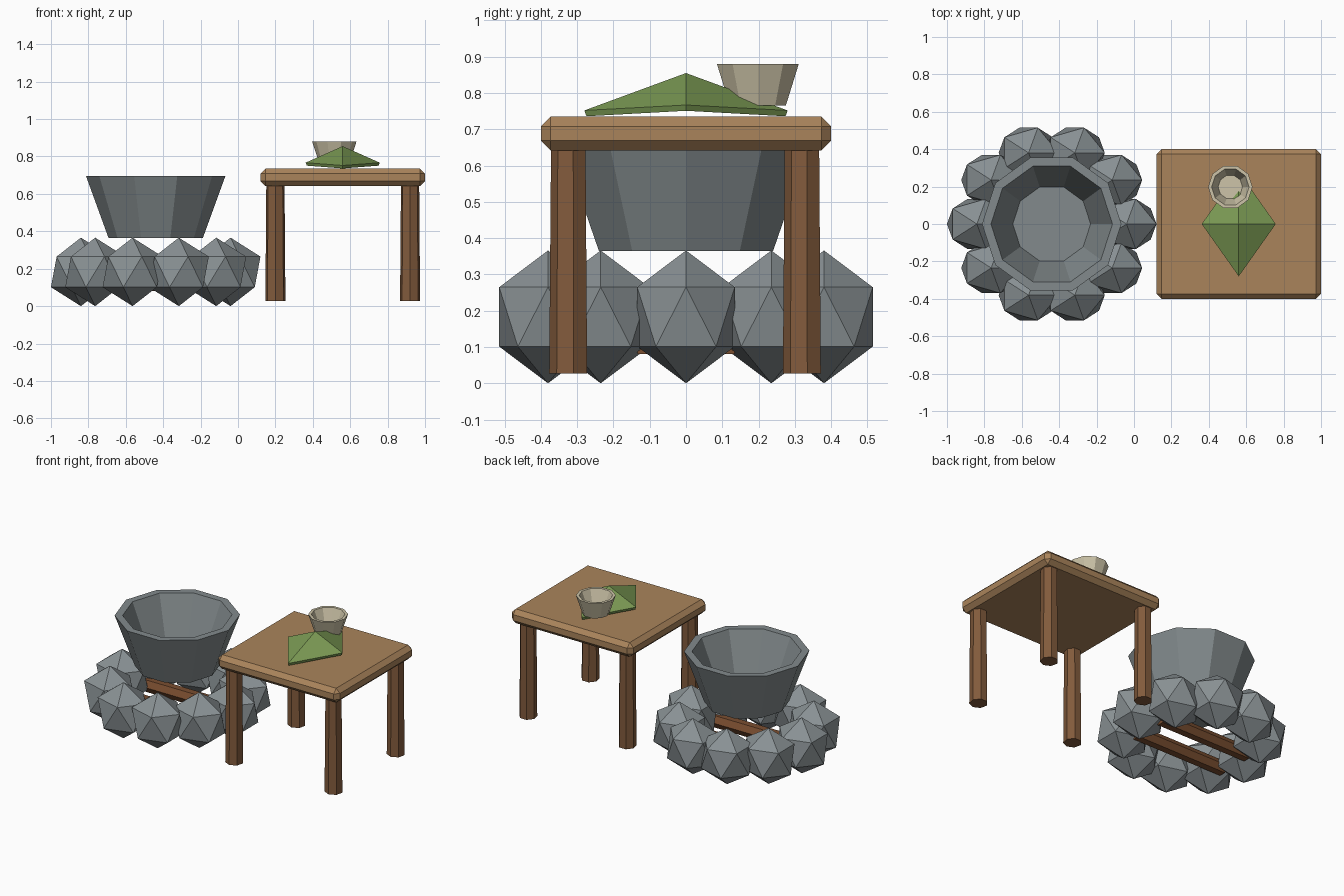
import bpy, bmesh, math
from mathutils import Matrix

if "Cube" in bpy.data.objects:
    bpy.data.objects.remove(bpy.data.objects["Cube"])


def colour(name, r, g, b):
    """Flat material from 0-255 display values."""
    lin = [((c / 255 + 0.055) / 1.055) ** 2.4 for c in (r, g, b)]
    m = bpy.data.materials.new(name)
    m.diffuse_color = (*lin, 1)
    m.use_nodes = True
    m.node_tree.nodes["Principled BSDF"].inputs["Base Color"].default_value = m.diffuse_color
    return m


STONE = colour("stone_grey", 137, 145, 148)
POT = colour("pot_grey", 130, 138, 140)
TABLE = colour("light_wood", 170, 132, 91)
LEG = colour("dark_wood", 130, 91, 60)
LOG = colour("log_wood", 122, 78, 48)
BOWL = colour("cream_clay", 205, 196, 168)
GREEN = colour("leaf_green", 122, 153, 83)


def finish(bm, name, mat):
    bmesh.ops.recalc_face_normals(bm, faces=bm.faces)
    me = bpy.data.meshes.new(name)
    bm.to_mesh(me)
    bm.free()
    me.materials.append(mat)
    ob = bpy.data.objects.new(name, me)
    bpy.context.collection.objects.link(ob)
    return ob


def lathe(name, profile, sides, centre, mat, start=0.0):
    """Rings of (radius, z), capped at both ends."""
    bm = bmesh.new()
    rings = []
    for r, z in profile:
        rings.append([bm.verts.new((centre[0] + r * math.cos(start + math.tau * i / sides),
                                    centre[1] + r * math.sin(start + math.tau * i / sides), z))
                      for i in range(sides)])
    for a, b in zip(rings, rings[1:]):
        for i in range(sides):
            j = (i + 1) % sides
            bm.faces.new((a[i], a[j], b[j], b[i]))
    bm.faces.new(rings[0])
    bm.faces.new(rings[-1])
    return finish(bm, name, mat)


FIRE_X = -0.44

# ring of ten faceted stones
for i in range(10):
    a = math.tau * i / 10
    bm = bmesh.new()
    bmesh.ops.create_icosphere(bm, subdivisions=1, radius=1)
    bm.transform(Matrix.Translation((FIRE_X + 0.4 * math.cos(a), 0.4 * math.sin(a), 0.183))
                 @ Matrix.Diagonal((0.179, 0.158, 0.183, 1)))
    finish(bm, f"stone_{i + 1}", STONE)

# logs lying across the fire pit
for i, y in enumerate((-0.11, 0.11)):
    bm = bmesh.new()
    bmesh.ops.create_cone(bm, cap_ends=True, segments=6, radius1=0.045, radius2=0.045, depth=0.66)
    bm.transform(Matrix.Translation((FIRE_X, y, 0.12)) @ Matrix.Rotation(math.pi / 2, 4, 'Y'))
    finish(bm, f"log_{i + 1}", LOG)

# cooking pot and small bowl, both hollow ten-sided cups
lathe("pot", [(0.2525, 0.365), (0.3725, 0.695), (0.325, 0.695), (0.208, 0.41)],
      10, (FIRE_X, 0), POT)
lathe("bowl", [(0.081, 0.765), (0.1185, 0.88), (0.1, 0.88), (0.065, 0.79)],
      10, (0.515, 0.198), BOWL)

# table top with chamfered edges
bm = bmesh.new()
bmesh.ops.create_cube(bm, size=1)
bm.transform(Matrix.Translation((0.56, 0, 0.6885)) @ Matrix.Diagonal((0.88, 0.8, 0.093, 1)))
bmesh.ops.bevel(bm, geom=bm.edges[:], offset=0.027, offset_type='OFFSET', segments=1,
                profile=0.5, affect='EDGES')
finish(bm, "table_top", TABLE)

# four tapered seven-sided legs
for sx, xn in ((-1, "left"), (1, "right")):
    for sy, yn in ((-1, "front"), (1, "back")):
        lathe(f"table_leg_{yn}_{xn}", [(0.055, 0.027), (0.05, 0.65)], 7,
              (0.56 + sx * 0.36, sy * 0.322), LEG, -math.pi / 2)

# folded leaf: diamond peak with a thin drooping rim
bm = bmesh.new()
corners = ((0.198, 0, 0.767), (0, 0.28, 0.752), (-0.198, 0, 0.767), (0, -0.28, 0.752))
apex = bm.verts.new((0.56, 0, 0.855))
upper = [bm.verts.new((0.56 + x, y, z)) for x, y, z in corners]
lower = [bm.verts.new((0.56 + x * 0.97, y * 0.98, z - 0.016)) for x, y, z in corners]
for i in range(4):
    j = (i + 1) % 4
    bm.faces.new((apex, upper[i], upper[j]))
    bm.faces.new((upper[i], lower[i], lower[j], upper[j]))
bm.faces.new((lower[0], lower[2], lower[1]))
bm.faces.new((lower[0], lower[3], lower[2]))
finish(bm, "leaf", GREEN)
